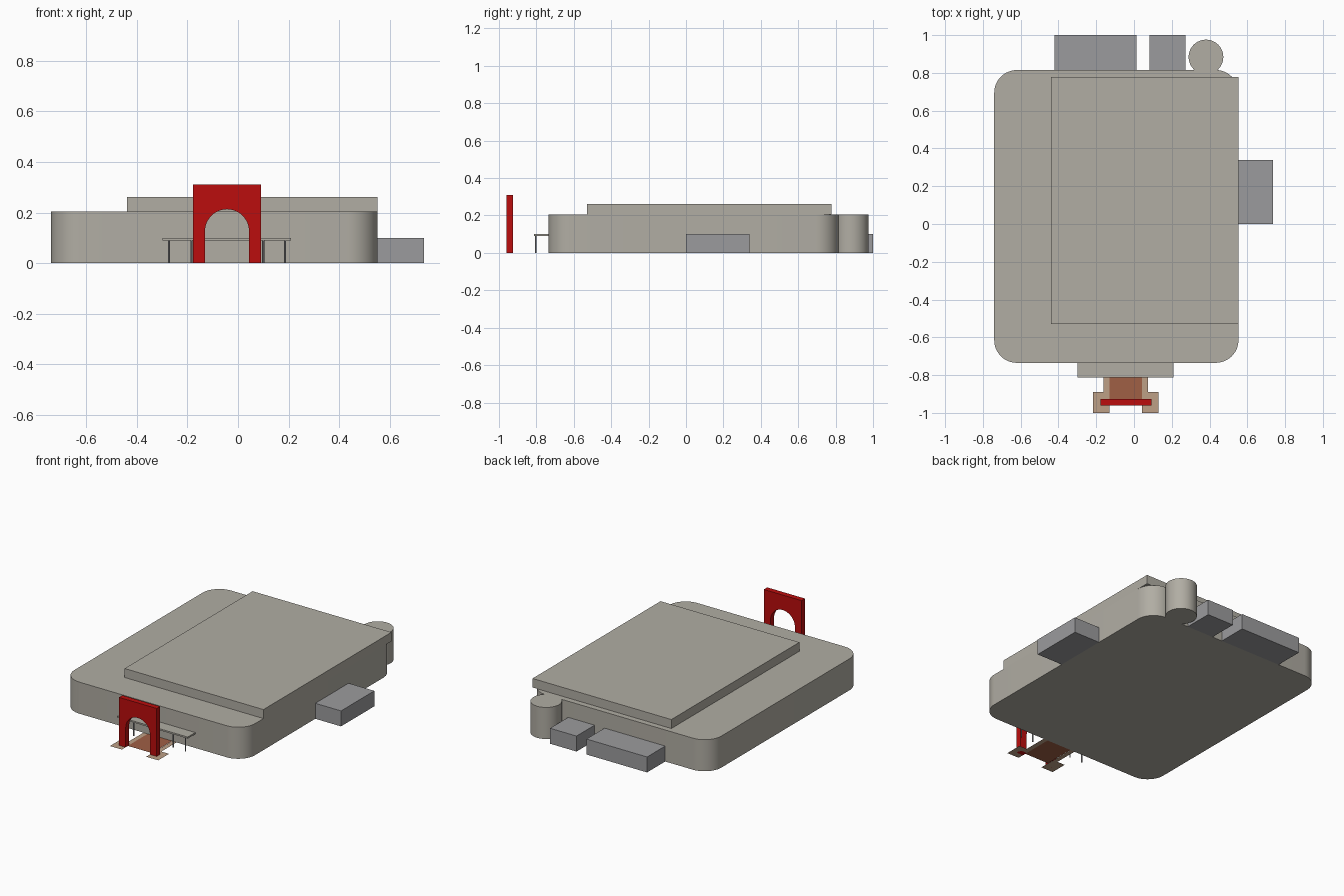
import bpy, bmesh
from math import cos, sin, pi, radians

if "Cube" in bpy.data.objects:
    bpy.data.objects.remove(bpy.data.objects["Cube"])


def mat(name, r, g, b):
    m = bpy.data.materials.new(name)
    m.diffuse_color = (r, g, b, 1)
    m.use_nodes = True
    m.node_tree.nodes["Principled BSDF"].inputs["Base Color"].default_value = m.diffuse_color
    return m


STONE = mat("warm_grey", 0.44, 0.42, 0.37)
GREY = mat("mid_grey", 0.33, 0.33, 0.34)
RED = mat("red", 0.5, 0.004, 0.004)
TAN = mat("tan", 0.51, 0.35, 0.24)
BROWN = mat("brown", 0.35, 0.115, 0.06)


def extrude(name, pts, move, material, smooth=False):
    """Make a face from 3D points and sweep it along a vector (None = flat)."""
    bm = bmesh.new()
    face = bm.faces.new([bm.verts.new(p) for p in pts])
    if move:
        geo = bmesh.ops.extrude_face_region(bm, geom=[face], use_keep_orig=True)["geom"]
        bmesh.ops.translate(bm, vec=move, verts=[v for v in geo if isinstance(v, bmesh.types.BMVert)])
    bmesh.ops.recalc_face_normals(bm, faces=bm.faces)
    if not move and bm.faces[:][0].normal.z < 0:
        bmesh.ops.reverse_faces(bm, faces=bm.faces)
    me = bpy.data.meshes.new(name)
    bm.to_mesh(me)
    bm.free()
    ob = bpy.data.objects.new(name, me)
    bpy.context.collection.objects.link(ob)
    me.materials.append(material)
    if smooth:
        bpy.ops.object.select_all(action='DESELECT')
        ob.select_set(True)
        bpy.context.view_layer.objects.active = ob
        bpy.ops.object.shade_smooth_by_angle(angle=radians(30))
    return ob


def box(name, x0, x1, y0, y1, z0, z1, material):
    pts = [(x0, y0, z0), (x1, y0, z0), (x1, y1, z0), (x0, y1, z0)]
    return extrude(name, pts, (0, 0, z1 - z0), material)


def arc(cx, cy, r, a0, a1, n):
    return [(cx + r * cos(a0 + (a1 - a0) * i / n), cy + r * sin(a0 + (a1 - a0) * i / n))
            for i in range(n + 1)]


# Main hall with rounded corners
X0, X1, Y0, Y1, R, H = -0.74, 0.553, -0.735, 0.815, 0.12, 0.204
outline = []
for k, (cx, cy) in enumerate([(X1 - R, Y1 - R), (X0 + R, Y1 - R), (X0 + R, Y0 + R), (X1 - R, Y0 + R)]):
    outline += arc(cx, cy, R, k * pi / 2, (k + 1) * pi / 2, 12)
extrude("main_hall", [(x, y, 0) for x, y in outline], (0, 0, H), STONE, True)

# Raised roof, overhanging the rounded back corner
box("raised_roof", -0.44, 0.553, -0.53, 0.778, H, 0.262, STONE)

# Round tower at the back
tower = arc(0.381, 0.884, 0.092, 0, 2 * pi, 40)[:-1]
extrude("back_tower", [(x, y, 0) for x, y in tower], (0, 0, H), STONE, True)

# Low annexes
box("side_annex", X1, 0.737, 0.0, 0.34, 0, 0.1, GREY)
box("back_annex_large", -0.422, 0.012, Y1, 1.0, 0, 0.1, GREY)
box("back_annex_small", 0.083, 0.272, Y1, 1.0, 0, 0.1, GREY)

# Entrance canopy on thin posts
box("canopy", -0.298, 0.209, -0.812, Y0, 0.09, 0.1, STONE)
for i, x in enumerate((-0.273, -0.184, 0.1, 0.187)):
    post = arc(x, -0.803, 0.004, 0, 2 * pi, 12)[:-1]
    extrude(f"canopy_post_{i + 1}", [(a, b, 0) for a, b in post], (0, 0, 0.09), GREY, True)

# Red gate with a round-headed opening
C = -0.0435
gate = [(C - 0.135, 0), (C - 0.135, 0.31), (C + 0.135, 0.31), (C + 0.135, 0), (C + 0.087, 0)]
gate += arc(C, 0.126, 0.087, 0, pi, 24) + [(C - 0.087, 0)]
extrude("entrance_gate", [(x, -0.961, z) for x, z in gate], (0, 0.035, 0), RED, True)

# Paving: central path and mirrored side strips that widen at the gate
path = [(C - 0.087, -0.94), (C + 0.087, -0.94), (C + 0.087, Y0), (C - 0.087, Y0)]
extrude("entrance_path", [(x, y, 0.001) for x, y in path], None, BROWN)
strip = [(0.087, -1.0), (0.173, -1.0), (0.173, -0.89), (0.118, -0.89), (0.118, Y0), (0.087, Y0)]
for side, name in ((-1, "left_paving"), (1, "right_paving")):
    extrude(name, [(C + side * x, y, 0) for x, y in strip], None, TAN)
